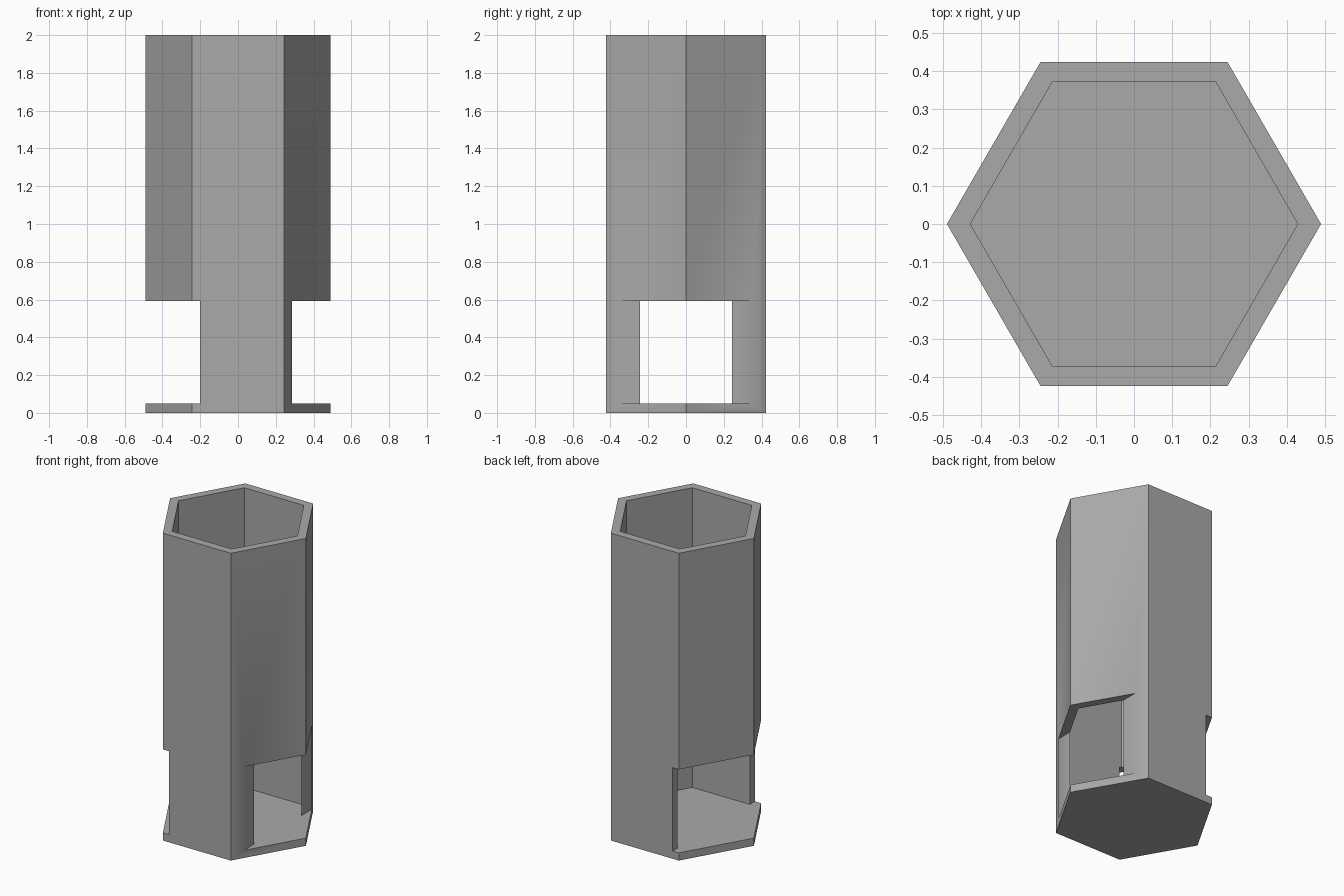
import bpy, bmesh, math

old = bpy.data.objects.get("Cube")
if old:
    bpy.data.objects.remove(old, do_unlink=True)

HEIGHT, OUTER, INNER, FLOOR, NOTCH_TOP = 2.0, 0.489, 0.428, 0.05, 0.593

grey = bpy.data.materials.new("plain grey")
grey.use_nodes = True
colour = (0.4, 0.4, 0.4, 1)
grey.diffuse_color = colour
grey.node_tree.nodes["Principled BSDF"].inputs["Base Color"].default_value = colour


def prism(name, outline, bottom, top):
    """Extrude a flat outline between two heights."""
    bm = bmesh.new()
    base = bm.faces.new([bm.verts.new((x, y, bottom)) for x, y in outline])
    ext = bmesh.ops.extrude_face_region(bm, geom=[base])
    verts = [v for v in ext["geom"] if isinstance(v, bmesh.types.BMVert)]
    bmesh.ops.translate(bm, verts=verts, vec=(0, 0, top - bottom))
    bmesh.ops.recalc_face_normals(bm, faces=bm.faces)
    mesh = bpy.data.meshes.new(name)
    bm.to_mesh(mesh)
    bm.free()
    mesh.materials.append(grey)
    obj = bpy.data.objects.new(name, mesh)
    bpy.context.collection.objects.link(obj)
    return obj


def hexagon(radius):
    return [(radius * math.cos(i * math.pi / 3), radius * math.sin(i * math.pi / 3))
            for i in range(6)]


def box(x0, x1):
    return [(x0, -1), (x1, -1), (x1, 1), (x0, 1)]


# Six-sided cup body
body = prism("hexagonal_cup", hexagon(OUTER), 0, HEIGHT)

# Hollow interior, then a notch on each side just above the floor
cutters = [
    prism("interior_cutter", hexagon(INNER), FLOOR, HEIGHT + 0.5),
    prism("left_notch_cutter", box(0.287, 1), FLOOR, NOTCH_TOP),
    prism("right_notch_cutter", box(-1, -0.2), FLOOR, NOTCH_TOP),
]
bpy.context.view_layer.objects.active = body
for cutter in cutters:
    cutter.hide_render = True
    mod = body.modifiers.new(cutter.name, "BOOLEAN")
    mod.operation, mod.solver, mod.object = "DIFFERENCE", "EXACT", cutter
    bpy.ops.object.modifier_apply(modifier=mod.name)
    bpy.data.objects.remove(cutter, do_unlink=True)

# Crisp corners, with the shallow notch edges blended
bpy.ops.object.select_all(action="DESELECT")
body.select_set(True)
bpy.ops.object.shade_smooth_by_angle(angle=math.radians(31))
